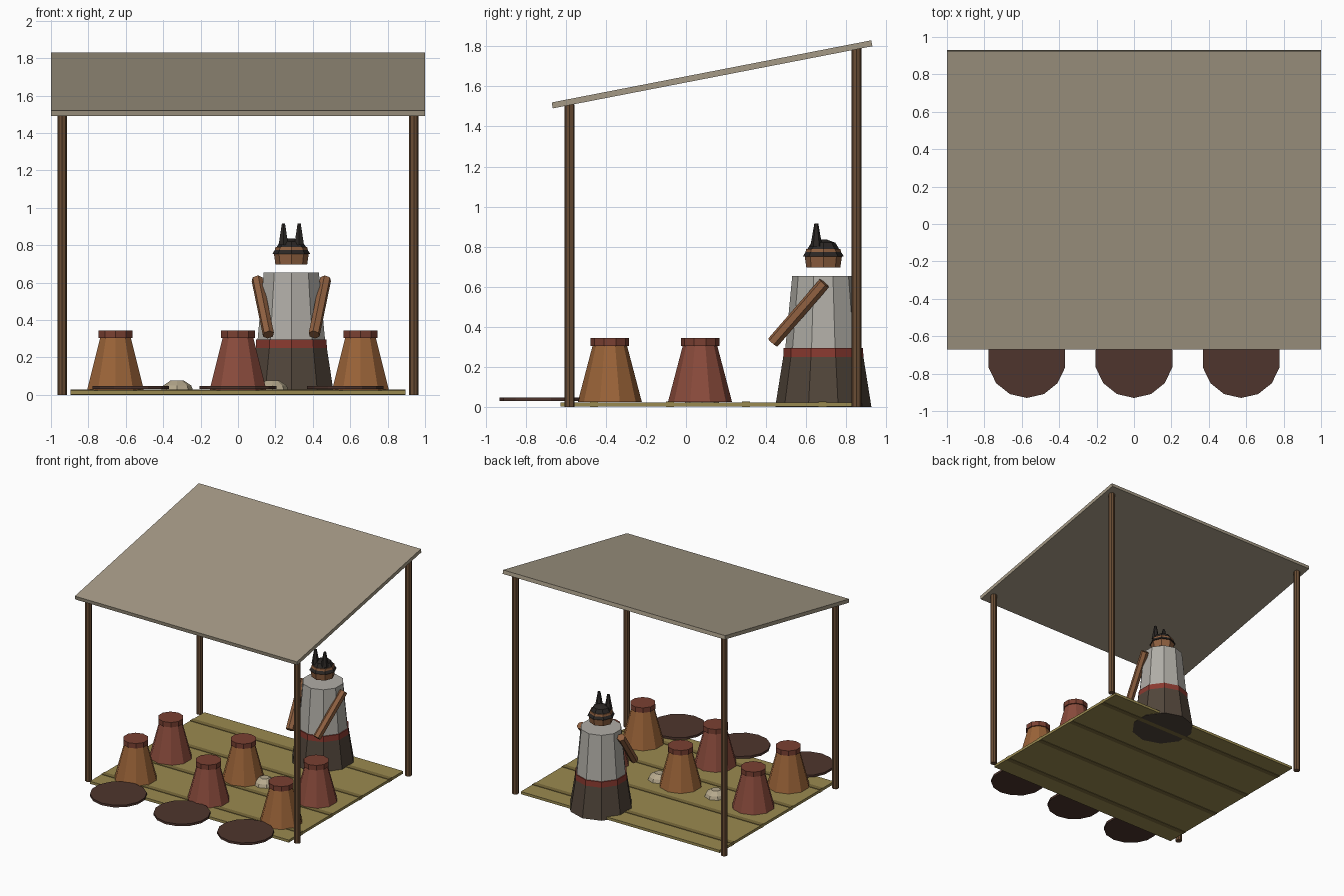
import bpy, bmesh, math
from mathutils import Vector, Matrix

if "Cube" in bpy.data.objects:
    bpy.data.objects.remove(bpy.data.objects["Cube"])


def mat(name, hexcol):
    m = bpy.data.materials.new(name)
    rgb = [int(hexcol[i:i + 2], 16) / 255 for i in (0, 2, 4)]
    m.diffuse_color = [((c + 0.055) / 1.055) ** 2.4 for c in rgb] + [1]
    m.use_nodes = True
    m.node_tree.nodes["Principled BSDF"].inputs["Base Color"].default_value = m.diffuse_color
    return m


WOOD, STRAW, BAND = mat("wood", "6B4E35"), mat("straw", "9A8A50"), mat("straw_band", "7C6C3C")
CANVAS, PLATE = mat("canvas", "A59A86"), mat("plate", "4E352D")
CLAY, RED, RIM = mat("orange_clay", "9A6338"), mat("red_clay", "8A4B3C"), mat("rim_clay", "7A4032")
GRAIN, SKIRT, SASH = mat("grain", "B5A88C"), mat("skirt_cloth", "51453A"), mat("sash_cloth", "8A3A30")
SHIRT, SKIN, HAIR = mat("shirt_cloth", "B0ADA6"), mat("skin", "8F6040"), mat("hair", "2A2624")


def finish(name, bm, material):
    bmesh.ops.recalc_face_normals(bm, faces=bm.faces)
    me = bpy.data.meshes.new(name)
    bm.to_mesh(me)
    bm.free()
    me.materials.append(material)
    ob = bpy.data.objects.new(name, me)
    bpy.context.collection.objects.link(ob)
    return ob


def lathe(name, x, y, profile, sides, material):
    """Flat-sided turned solid from (radius, z) points, one vertex facing +y."""
    bm = bmesh.new()
    rings = [[bm.verts.new((x + r * math.sin(math.tau * i / sides),
                            y + r * math.cos(math.tau * i / sides), z))
              for i in range(sides)] for r, z in profile]
    for a, b in zip(rings, rings[1:]):
        for i in range(sides):
            j = (i + 1) % sides
            bm.faces.new((a[i], a[j], b[j], b[i]))
    bm.faces.new(rings[0])
    bm.faces.new(rings[-1])
    return finish(name, bm, material)


def box(name, center, size, material, tilt=0):
    bm = bmesh.new()
    bmesh.ops.create_cube(bm, size=1, matrix=Matrix.Translation(center)
                          @ Matrix.Rotation(tilt, 4, 'X') @ Matrix.Diagonal((*size, 1)))
    return finish(name, bm, material)


def rod(name, a, b, radius, sides, material):
    a, b = Vector(a), Vector(b)
    d = b - a
    bm = bmesh.new()
    bmesh.ops.create_cone(bm, cap_ends=True, segments=sides, radius1=radius, radius2=radius,
                          depth=d.length, matrix=Matrix.Translation((a + b) / 2)
                          @ d.to_track_quat('Z', 'Y').to_matrix().to_4x4())
    return finish(name, bm, material)


# Sloping canvas roof and four posts
box("roof", (0, 0.13, 1.66), (2, 1.624, 0.03), CANVAS, math.radians(11))
for sx, side in ((-1, "left"), (1, "right")):
    lathe(f"front_post_{side}", sx * 0.94, -0.58, [(0.025, 0), (0.025, 1.51)], 8, WOOD)
    lathe(f"back_post_{side}", sx * 0.94, 0.85, [(0.025, 0), (0.025, 1.788)], 8, WOOD)

# Woven floor mat with cross bands
box("floor_mat", (0, 0.11, 0.0135), (1.79, 1.47, 0.021), STRAW)
for i in range(4):
    box(f"mat_band_{i}", (0, -0.46 + 0.38 * i, 0.014), (1.79, 0.04, 0.028), BAND)

# Two rows of tapered pots in alternating clay
for row, y in enumerate((-0.38, 0.07)):
    for col in range(3):
        x = (col - 1) * 0.655
        lathe(f"pot_{row}_{col}", x, y, [(0.16, 0.025), (0.085, 0.31)], 10,
              RED if (row + col) % 2 else CLAY)
        lathe(f"pot_rim_{row}_{col}", x, y, [(0.096, 0.305), (0.096, 0.345)], 10, RIM)

# Flat round plates in front
for i in range(3):
    lathe(f"plate_{i}", (i - 1) * 0.573, -0.72, [(0.21, 0.03), (0.21, 0.048)], 14, PLATE)

# Small heaps of grain between the pots
for i, x in enumerate((-0.325, 0.185)):
    lathe(f"grain_heap_{i}", x, 0.08, [(0.085, 0.024), (0.075, 0.05), (0.035, 0.077)], 8, GRAIN)

# Seated seller: skirt, sash, shirt, head and hair
PX, PY = 0.285, 0.685
lathe("skirt", PX, PY, [(0.24, 0), (0.2, 0.25)], 10, SKIRT)
lathe("sash", PX, PY, [(0.2, 0.25), (0.198, 0.295)], 10, SASH)
lathe("shirt", PX, PY, [(0.19, 0.29), (0.155, 0.655)], 10, SHIRT)
lathe("head", PX, PY, [(0.085, 0.697), (0.093, 0.755), (0.085, 0.79)], 8, SKIN)
lathe("hair", PX, PY, [(0.102, 0.752), (0.06, 0.82), (0.02, 0.835)], 8, HAIR)
for s, side in ((-1, "left"), (1, "right")):
    lathe(f"hair_tuft_{side}", PX + s * 0.042, 0.65, [(0.03, 0.8), (0.01, 0.915)], 6, HAIR)
    rod(f"arm_{side}", (PX + s * 0.183, 0.69, 0.618), (PX + s * 0.122, 0.433, 0.322),
        0.031, 6, SKIN)
